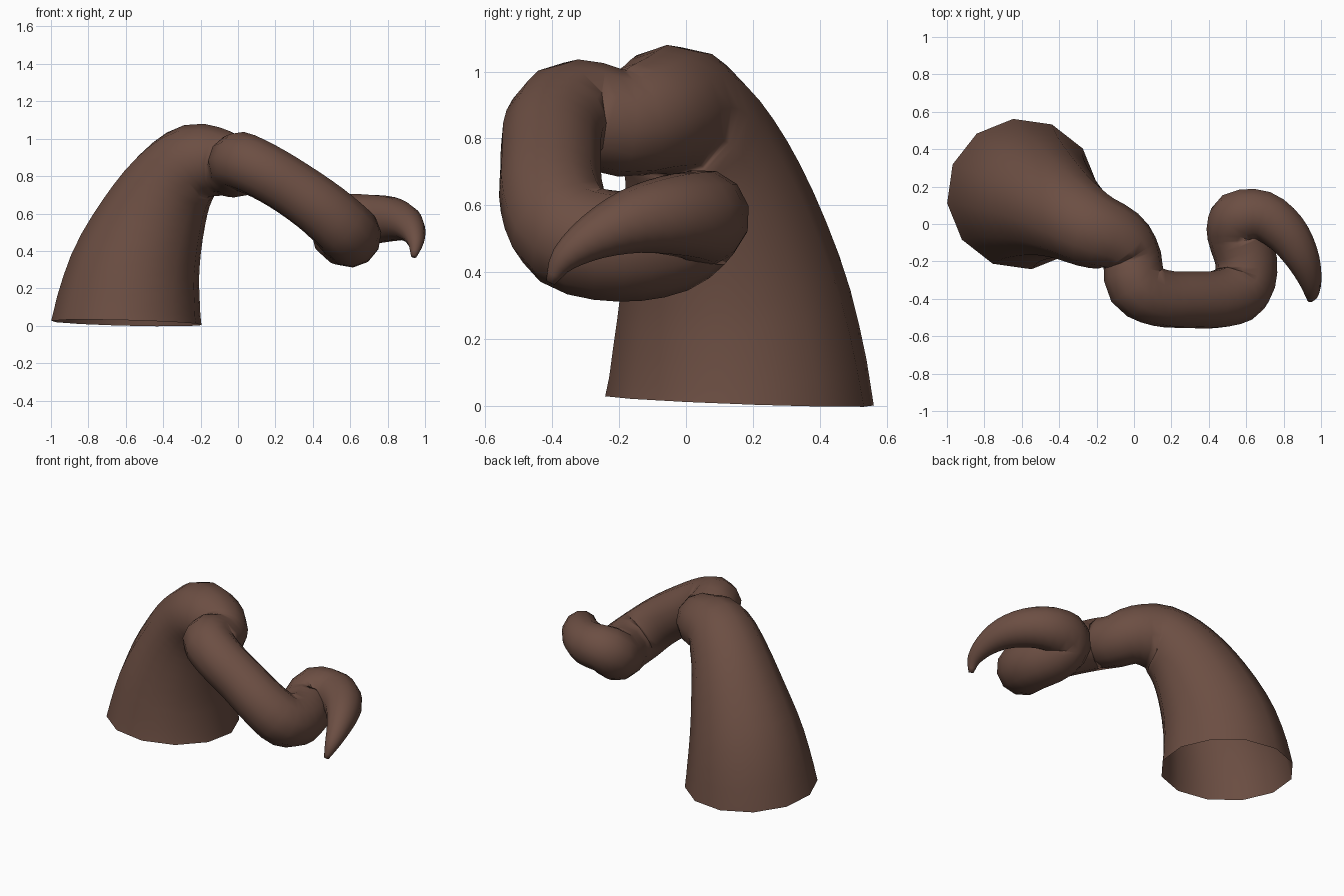
import bpy, bmesh, math
from mathutils import Vector, Matrix

if "Cube" in bpy.data.objects:
    bpy.data.objects.remove(bpy.data.objects["Cube"])

SIDES, STEPS = 12, 3

# Centre line of the tentacle: x, y, z, radius
KEYS = [
    (-0.597, 0.16, 0.015, 0.405),
    (-0.55, 0.143, 0.30, 0.354),
    (-0.455, 0.10, 0.57, 0.290),
    (-0.35, 0.04, 0.765, 0.240),
    (-0.225, -0.03, 0.875, 0.208),
    (-0.08, -0.09, 0.870, 0.178),
    (-0.01, -0.19, 0.845, 0.160),
    (0.01, -0.33, 0.88, 0.158),
    (0.14, -0.395, 0.825, 0.154),
    (0.30, -0.405, 0.73, 0.153),
    (0.46, -0.400, 0.615, 0.158),
    (0.575, -0.345, 0.51, 0.166),
    (0.60, -0.20, 0.477, 0.166),
    (0.55, -0.05, 0.495, 0.160),
    (0.56, 0.032, 0.555, 0.150),
    (0.69, 0.042, 0.568, 0.138),
    (0.81, -0.045, 0.570, 0.122),
    (0.89, -0.165, 0.551, 0.098),
    (0.935, -0.28, 0.503, 0.069),
    (0.95, -0.365, 0.44, 0.042),
    (0.94, -0.405, 0.37, 0.015),
]


def spline(keys, steps):
    """Catmull-Rom samples through the keys, radius included."""
    k = [Vector(p) for p in keys]
    k = [2 * k[0] - k[1]] + k + [2 * k[-1] - k[-2]]
    out = []
    for i in range(1, len(k) - 2):
        a, b, c, d = k[i - 1:i + 3]
        for s in range(steps):
            t = s / steps
            out.append(0.5 * (2 * b + (c - a) * t + (2 * a - 5 * b + 4 * c - d) * t * t
                              + (3 * b - a - 3 * c + d) * t ** 3))
    return out + [k[-2]]


# Tapering tube swept along the centre line, open at the base
samples = spline(KEYS, STEPS)
points = [p.to_3d() for p in samples]
bm = bmesh.new()
rings = []
tangent = Vector((0.025, 0.037, 1)).normalized()
u = Matrix.Rotation(math.radians(7), 3, 'Z') @ Vector((1, 0, 0))
for i, p in enumerate(points):
    if i:
        ahead = points[min(i + 1, len(points) - 1)]
        new = (ahead - points[i - 1]).normalized()
        u = tangent.rotation_difference(new) @ u
        tangent = new
    u = (u - tangent * u.dot(tangent)).normalized()
    v = tangent.cross(u)
    ring = []
    for j in range(SIDES):
        a = math.tau * j / SIDES
        ring.append(bm.verts.new(p + samples[i][3] * (u * math.cos(a) + v * math.sin(a))))
    rings.append(ring)
for r0, r1 in zip(rings, rings[1:]):
    for j in range(SIDES):
        n = (j + 1) % SIDES
        bm.faces.new((r0[j], r0[n], r1[n], r1[j]))

# Closed tip
bm.faces.new(rings[-1])
for f in bm.faces:
    f.smooth = True

mesh = bpy.data.meshes.new("tentacle")
bm.to_mesh(mesh)
bm.free()
tentacle = bpy.data.objects.new("tentacle", mesh)
bpy.context.collection.objects.link(tentacle)

mat = bpy.data.materials.new("brown_skin")
mat.diffuse_color = (0.15, 0.077, 0.056, 1)
mat.use_nodes = True
mat.node_tree.nodes["Principled BSDF"].inputs["Base Color"].default_value = mat.diffuse_color
mesh.materials.append(mat)
